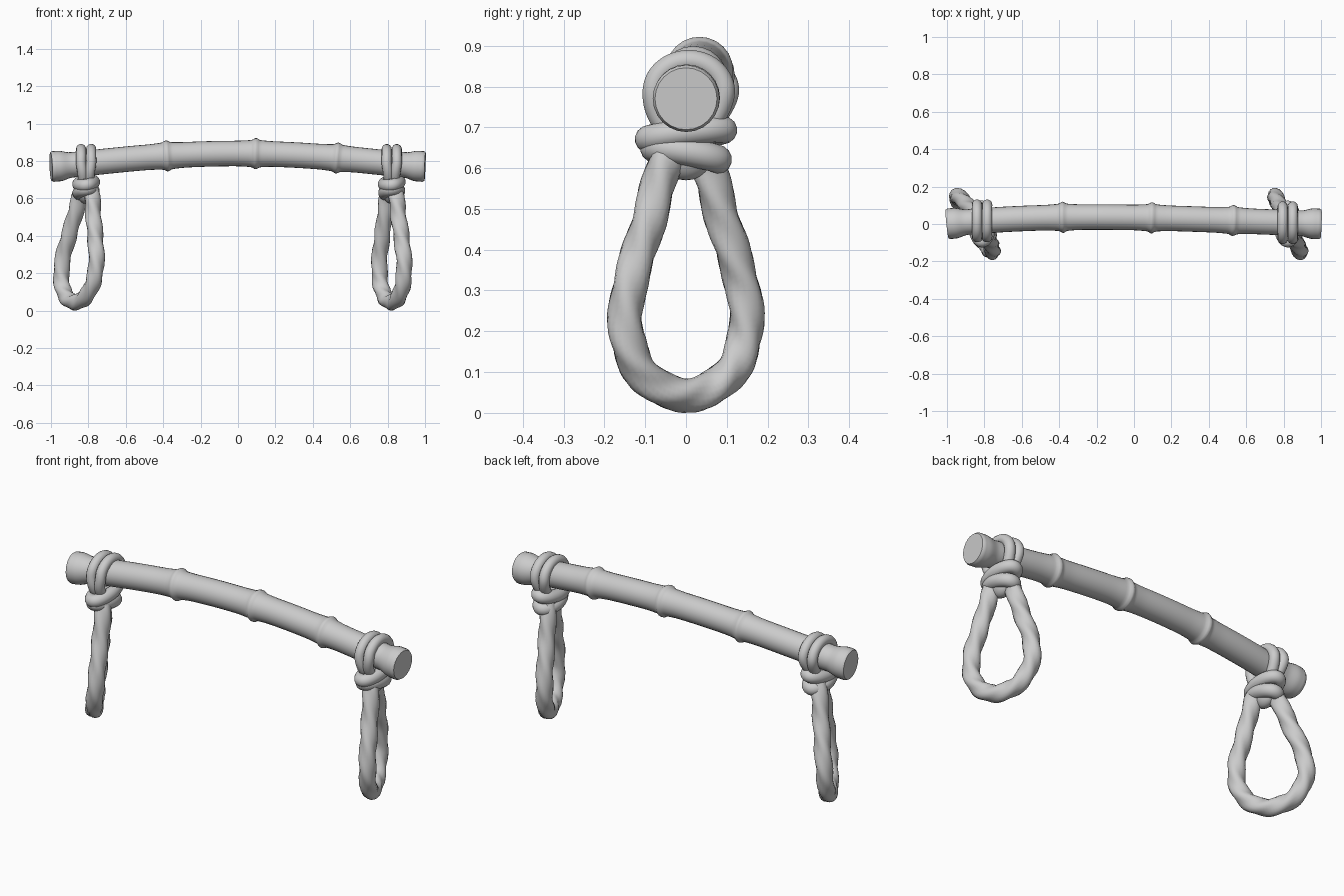
import bpy, math
from mathutils import Vector

if "Cube" in bpy.data.objects:
    bpy.data.objects.remove(bpy.data.objects["Cube"])


def smooth_path(pts, closed, steps=8):
    """Catmull-Rom through a few control points."""
    P = [Vector(p) for p in pts]
    n = len(P)
    get = (lambda i: P[i % n]) if closed else (lambda i: P[max(0, min(n - 1, i))])
    out = []
    for i in range(n if closed else n - 1):
        a, b, c, d = get(i - 1), get(i), get(i + 1), get(i + 2)
        for s in range(steps):
            t = s / steps
            out.append(0.5 * (2 * b + (c - a) * t + (2 * a - 5 * b + 4 * c - d) * t * t
                              + (3 * b - a - 3 * c + d) * t ** 3))
    if not closed:
        out.append(P[-1])
    return out


def sweep(name, path, radius, ref, sides=16, closed=False, lobes=0, depth=0.0, turns=0):
    """Tube along a path; lobes and turns give a twisted rope section."""
    n = len(path)
    verts, faces = [], []
    for i, p in enumerate(path):
        nxt = path[(i + 1) % n] if closed else path[min(i + 1, n - 1)]
        prv = path[i - 1] if closed else path[max(i - 1, 0)]
        t = (nxt - prv).normalized()
        u = (Vector(ref) - t * t.dot(Vector(ref))).normalized()
        v = t.cross(u)
        r0 = radius(i / n, p) if callable(radius) else radius
        for s in range(sides):
            a = 2 * math.pi * s / sides
            r = r0
            if lobes:
                r *= 1 + depth * math.cos(lobes * (a + 2 * math.pi * turns * i / n))
            verts.append(p + r * (math.cos(a) * u + math.sin(a) * v))
    for i in range(n if closed else n - 1):
        j = (i + 1) % n
        for s in range(sides):
            q = (s + 1) % sides
            faces.append((i * sides + s, i * sides + q, j * sides + q, j * sides + s))
    if not closed:
        faces.append(tuple(reversed(range(sides))))
        faces.append(tuple(range((n - 1) * sides, n * sides)))
    me = bpy.data.meshes.new(name)
    me.from_pydata(verts, [], faces)
    ob = bpy.data.objects.new(name, me)
    bpy.context.collection.objects.link(ob)
    bpy.ops.object.select_all(action='DESELECT')
    ob.select_set(True)
    bpy.context.view_layer.objects.active = ob
    bpy.ops.object.shade_smooth_by_angle(angle=math.radians(50))
    return ob


# Pole: gently arched cane with raised joints and flared ends
def pole_center(x):
    k = max(0.0, 1 - x * x)
    return Vector((x, 0.035 * k * (1 - 0.5 * x), 0.77 + 0.07 * k ** 1.3))


def pole_radius(_, p):
    x = p.x
    r = 0.068
    for c in (-0.38, 0.095, 0.53):
        r += 0.011 * math.exp(-((x - c) / 0.014) ** 2) + 0.005 * math.exp(-((x - c) / 0.06) ** 2)
    t = min(1, max(0, (abs(x) - 0.89) / 0.07))
    r += 0.014 * t * t * (3 - 2 * t)
    if abs(x) > 0.995:
        r -= 0.006
    return r


xs = [-1] + [-0.99 + 1.98 * i / 198 for i in range(199)] + [1]
sweep("pole", [pole_center(x) for x in xs], pole_radius, (0, 0, 1), sides=24)

# Half outline of the hanging loop (sideways, height), bottom to knot
half = [(0.07, 0.064), (0.122, 0.12), (0.147, 0.2), (0.141, 0.3), (0.113, 0.4),
        (0.083, 0.5), (0.056, 0.6), (0.03, 0.66)]
outline = [(-y, z) for y, z in reversed(half)] + [(0, 0.045)] + half


def rope(side, cx, lean, slant):
    # twisted hanging loop, swung round its vertical axis
    pts = [(cx + lean * (0.62 - z) - slant * y, y, z) for y, z in outline]
    sweep(side + "_hanging_loop", smooth_path(pts, False, 7), 0.042, (1, slant, 0),
          sides=18, lobes=3, depth=0.09, turns=3.5)

    # two wraps round the pole that close together at the knot
    c = pole_center(cx)
    for k, name in ((-1, "outer"), (1, "inner")):
        pts = []
        for i in range(12):
            a = 2 * math.pi * i / 12
            s, h = math.sin(a), math.cos(a)
            low = max(0, -h)
            pts.append((cx + k * (0.027 - 0.014 * low), c.y * (1 - low) + 0.087 * s,
                        c.z + 0.077 * h - 0.035 * low ** 2))
        sweep(side + "_" + name + "_wrap", smooth_path(pts, True, 5), 0.027, (1, 0, 0),
              sides=14, closed=True)

    # knot: two tilted coils and a core
    for name, z, rx, ry, r, tilt in (("upper", 0.682, 0.042, 0.093, 0.033, 0.12),
                                     ("lower", 0.635, 0.038, 0.078, 0.035, -0.18)):
        pts = []
        for i in range(10):
            a = 2 * math.pi * i / 10
            x, y = rx * math.cos(a), ry * math.sin(a)
            pts.append((cx + x, y, z + tilt * y + 0.15 * x))
        sweep(side + "_" + name + "_knot_coil", smooth_path(pts, True, 5), r, (0, 0, 1),
              sides=14, closed=True)
    bpy.ops.mesh.primitive_uv_sphere_add(segments=20, ring_count=12, radius=1,
                                         location=(cx, 0, 0.64))
    core = bpy.context.object
    core.name = side + "_knot_core"
    core.scale = (0.05, 0.07, 0.07)
    bpy.ops.object.shade_smooth()


rope("left", -0.812, -0.1, 0.62)
rope("right", 0.822, 0.0, 0.45)
